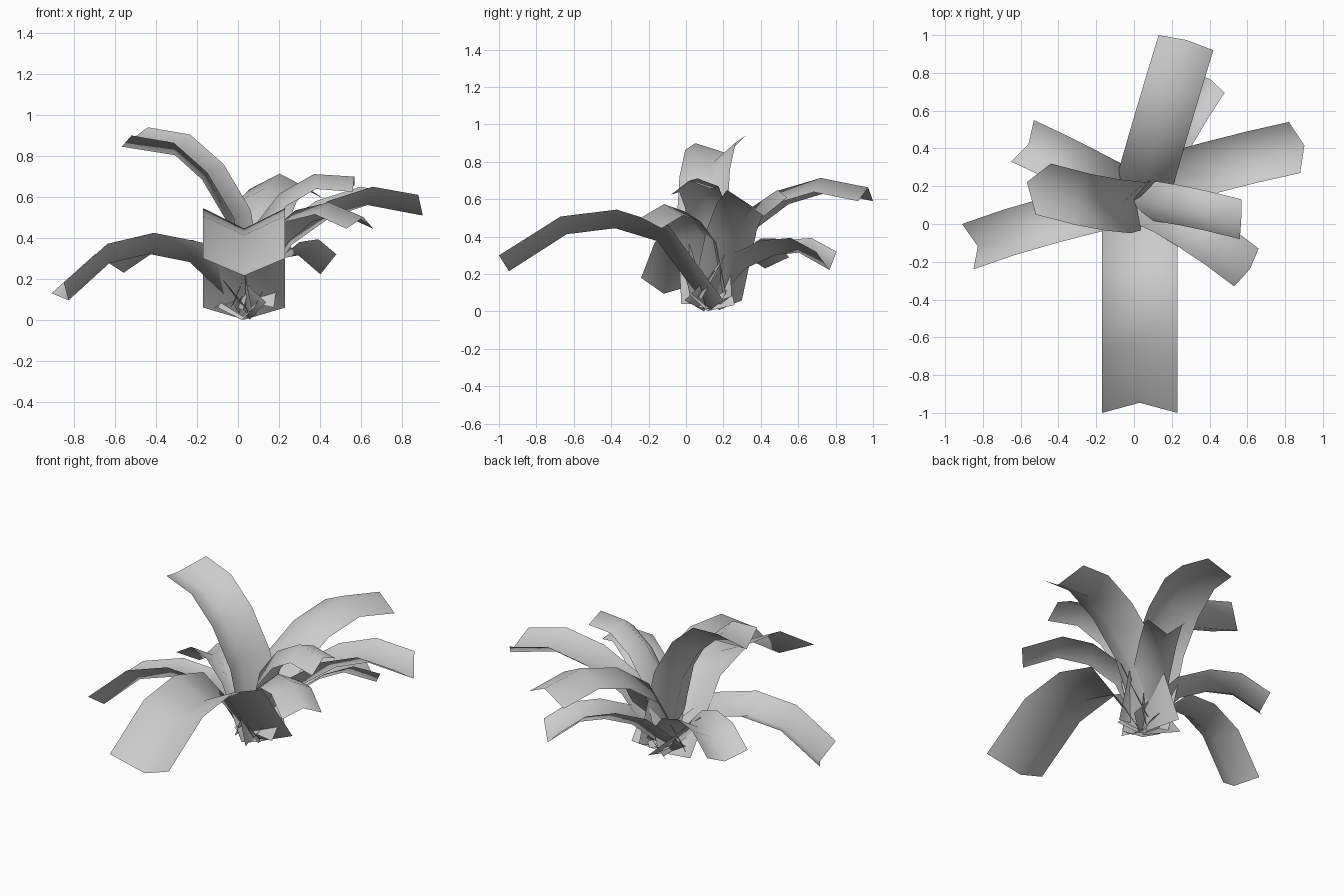
import bpy
from mathutils import Vector

if "Cube" in bpy.data.objects:
    bpy.data.objects.remove(bpy.data.objects["Cube"])

CENTRE = Vector((0.03, 0.12, 0.06))

# Shared arching curve: every joint is a mix of the (tip, mid-joint) vectors
CURVE = [(0, 0), (-0.19, 0.913), (0, 1), (0.376, 0.737), (1, 0)]


def leaf(name, tip, mid, side, depth=0.09, poke=0.0, shift=(0, 0, 0)):
    """Folded strip leaf along an arching path; negative depth folds it into a ridge."""
    heading = (Vector(tip) - CENTRE) * Vector((1, 1, 0)).length / 1.41421
    heading.z = 0
    heading.normalize()
    root = CENTRE + Vector(shift) - heading * (0.08 if depth > 0 else 0.0)
    t, m, s = Vector(tip) - root, Vector(mid) - root, Vector(side)
    pts = [root + t * a + m * b for a, b in CURVE]
    # make the side vector point to the right of the heading
    if s.dot(heading.cross(Vector((0, 0, 1)))) < 0:
        s = -s
    verts = []
    last = len(pts) - 1
    for i, p in enumerate(pts):
        ahead = (pts[min(i + 1, last)] - p).normalized()
        behind = (p - pts[max(i - 1, 0)]).normalized()
        tangent = (ahead + behind).normalized()
        normal = s.cross(tangent).normalized()
        crease = p - normal * depth
        if i == last:
            crease += tangent * poke
        verts += [p - s / 2, crease, p + s / 2]
    faces = []
    for i in range(last):
        for c in (0, 1):
            k = 3 * i + c
            faces.append((k, k + 1, k + 4, k + 3))
    mesh = bpy.data.meshes.new(name)
    mesh.from_pydata([v[:] for v in verts], [], faces)
    for poly in mesh.polygons:
        poly.use_smooth = True
    obj = bpy.data.objects.new(name, mesh)
    bpy.context.collection.objects.link(obj)
    return obj


leaves = [
    # large leaf drooping to the front
    leaf("leaf_front", (0.03, -1.0, 0.30), (0.03, -0.37, 0.545), (0.40, 0, 0), 0.10),
    # leaves to the back
    leaf("leaf_back", (0.275, 0.96, 0.59), (0.14, 0.51, 0.575), (0.29, -0.08, 0), -0.075),
    leaf("leaf_back_right_low", (0.39, 0.75, 0.32), (0.21, 0.46, 0.38), (0.18, -0.11, 0), 0.08, 0.06),
    # leaves to the right
    leaf("leaf_right", (0.85, 0.405, 0.61), (0.41, 0.30, 0.58), (-0.06, 0.27, 0), 0.09, 0.07, (0, 0.07, 0)),
    leaf("leaf_right_upper", (0.565, 0.025, 0.64), (0.24, 0.10, 0.57), (0.01, 0.21, 0.03), -0.06),
    leaf("leaf_front_right", (0.595, -0.23, 0.445), (0.30, -0.02, 0.48), (0.13, 0.20, 0), -0.06),
    # leaves to the left
    leaf("leaf_left_upper", (-0.48, 0.185, 0.92), (-0.11, 0.10, 0.74), (0.08, 0.27, 0.04), 0.09, 0.08),
    leaf("leaf_back_left_low", (-0.59, 0.44, 0.29), (-0.28, 0.29, 0.39), (0.12, 0.22, 0), 0.07),
    leaf("leaf_left_low", (-0.88, -0.12, 0.155), (-0.44, 0.02, 0.40), (-0.06, 0.24, -0.05), 0.08),
]

# Rest the plant on the ground
low = min(v.co.z for o in leaves for v in o.data.vertices)
for o in leaves:
    for v in o.data.vertices:
        v.co.z -= low
